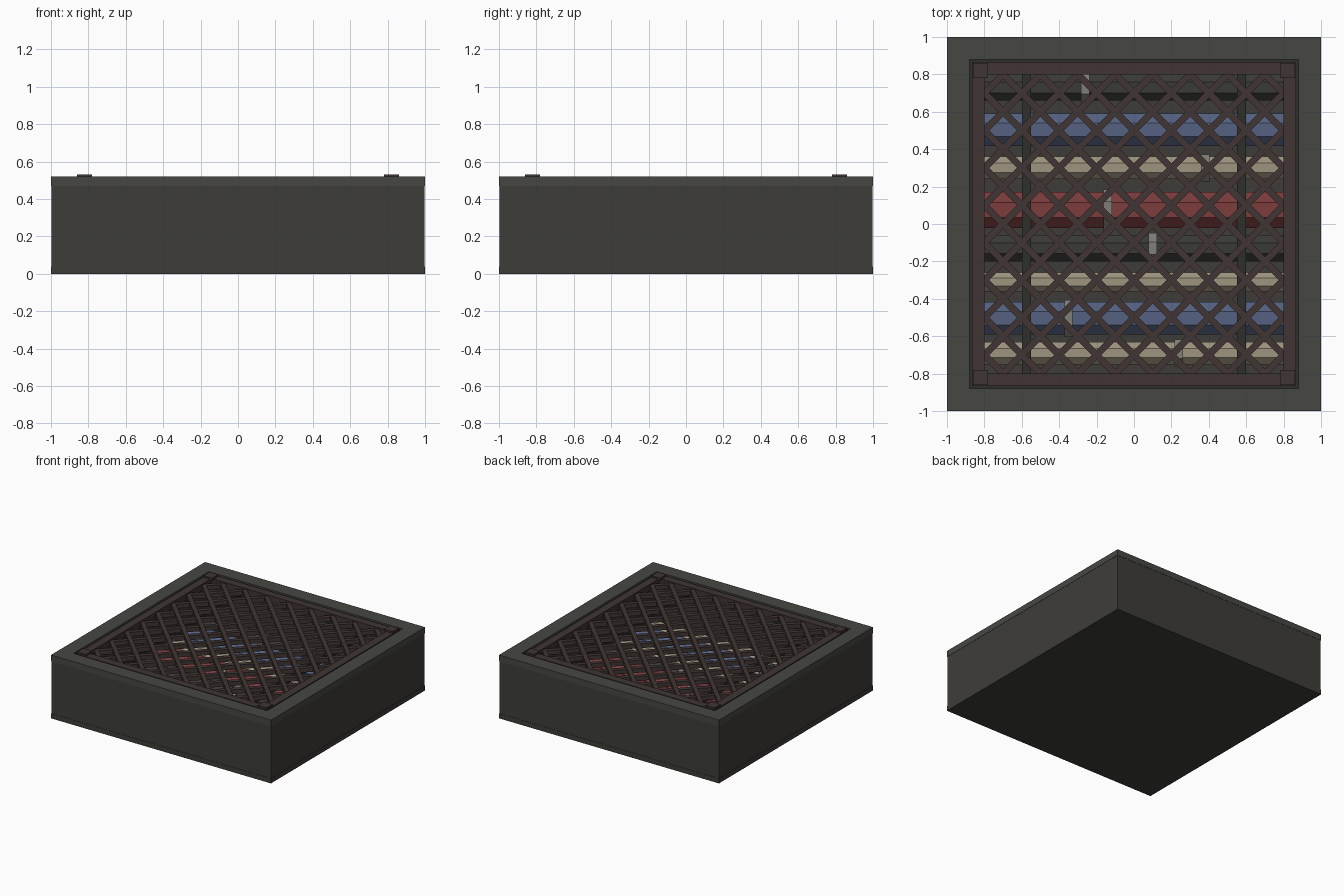
import bpy
from math import pi, sqrt

if "Cube" in bpy.data.objects:
    bpy.data.objects.remove(bpy.data.objects["Cube"])


def mat(name, c):
    m = bpy.data.materials.new(name)
    m.diffuse_color = (*c, 1)
    m.use_nodes = True
    m.node_tree.nodes["Principled BSDF"].inputs["Base Color"].default_value = m.diffuse_color
    return m


STONE = mat("stone", (0.048, 0.046, 0.040))
RIM = mat("rim_stone", (0.062, 0.062, 0.055))
IRON = mat("iron", (0.050, 0.036, 0.033))
BEAM = mat("beam_metal", (0.028, 0.028, 0.024))
DARK = mat("dark_pipe", (0.042, 0.042, 0.036))
BLUE = mat("blue_pipe", (0.09, 0.12, 0.22))
BEIGE = mat("beige_pipe", (0.34, 0.30, 0.21))
RED = mat("red_pipe", (0.20, 0.045, 0.045))
CLAMP = mat("coupling_metal", (0.22, 0.21, 0.19))


def box(name, x, y, z0, z1, sx, sy, m, rot=0):
    bpy.ops.mesh.primitive_cube_add(size=1, location=(x, y, (z0 + z1) / 2), rotation=(0, 0, rot))
    o = bpy.context.object
    o.name = name
    o.scale = (sx, sy, z1 - z0)
    o.data.materials.append(m)
    return o


def ring(name, outer, inner, z0, z1, m):
    """Square ring swept from nested square loops."""
    v = [(sx * r, sy * r, z) for r, z in ((outer, z0), (outer, z1), (inner, z1), (inner, z0))
         for sx, sy in ((-1, -1), (1, -1), (1, 1), (-1, 1))]
    f = [(a * 4 + i, a * 4 + (i + 1) % 4, (a + 1) % 4 * 4 + (i + 1) % 4, (a + 1) % 4 * 4 + i)
         for a in range(4) for i in range(4)]
    me = bpy.data.meshes.new(name)
    me.from_pydata(v, [], f)
    me.materials.append(m)
    o = bpy.data.objects.new(name, me)
    bpy.context.collection.objects.link(o)
    return o


def pipe(name, x, y, z, r, length, m):
    """Octagonal pipe along x with a flat on top."""
    bpy.ops.mesh.primitive_cylinder_add(vertices=8, radius=r / 0.924, depth=length)
    o = bpy.context.object
    o.name = name
    o.rotation_euler = (pi / 8, pi / 2, 0)
    o.rotation_mode = 'QUATERNION'
    from mathutils import Matrix
    o.matrix_world = (Matrix.Translation((x, y, z)) @ Matrix.Rotation(pi / 2, 4, 'Y')
                      @ Matrix.Rotation(pi / 8, 4, 'Z'))
    o.data.materials.append(m)
    return o


# Pit shell
box("floor_slab", 0, 0, 0, 0.04, 2, 2, STONE)
ring("pit_walls", 0.998, 0.88, 0.04, 0.47, STONE)
ring("top_rim", 1.0, 0.88, 0.47, 0.52, RIM)

# Pipes on the pit floor, each with a coupling
PIPES = [(0.73, 0.07, DARK, -0.26), (0.505, 0.087, BLUE, None), (0.30, 0.06, BEIGE, 0.38),
         (0.075, 0.097, RED, -0.14), (-0.13, 0.07, DARK, 0.10), (-0.31, 0.052, BEIGE, None),
         (-0.505, 0.087, BLUE, -0.35), (-0.69, 0.06, BEIGE, 0.24)]
for i, (y, r, m, cx) in enumerate(PIPES):
    pipe(f"pipe_{i}", 0, y, 0.15, r, 1.77, m)
    if cx is not None:
        pipe(f"coupling_{i}", cx, y, 0.15, r + 0.012, 0.045, CLAMP)

# Support beams under the grate
for x in (-0.575, 0.575):
    box("support_beam", x, 0, 0.41, 0.465, 0.05, 1.77, BEAM)

# Grate frame and corner plates
ring("grate_frame", 0.865, 0.80, 0.46, 0.515, IRON)
ring("grate_ledge", 0.885, 0.82, 0.42, 0.46, BEAM)
for sx in (-1, 1):
    for sy in (-1, 1):
        box("corner_plate", sx * 0.82, sy * 0.82, 0.505, 0.53, 0.08, 0.08, IRON)

# Diagonal lattice bars clipped to the frame opening
H = 0.81
for s in (-1, 1):
    for k in range(-8, 8):
        c = 0.1 + 0.2 * k
        length = (2 * H - abs(c)) * sqrt(2)
        if length > 0.05:
            # bars follow x + s*y = c
            z1 = 0.505 if s > 0 else 0.50
            box("lattice_bar", c / 2, s * c / 2, 0.465, z1, length, 0.036, IRON, -s * pi / 4)
